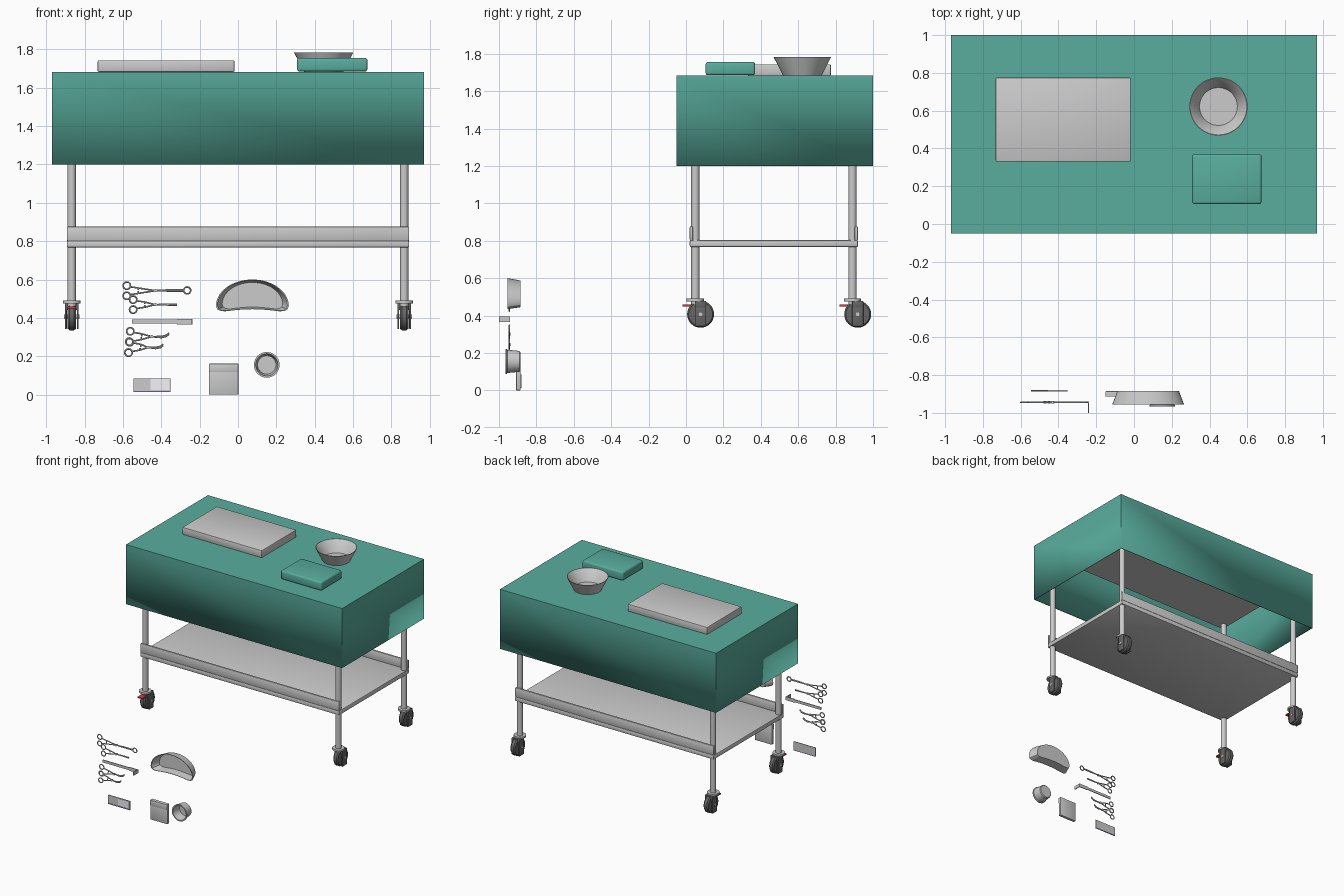
import bpy, bmesh, math
from mathutils import Vector

if "Cube" in bpy.data.objects:
    bpy.data.objects.remove(bpy.data.objects["Cube"])


def material(name, rgb):
    m = bpy.data.materials.new(name)
    m.diffuse_color = (*rgb, 1)
    m.use_nodes = True
    m.node_tree.nodes["Principled BSDF"].inputs["Base Color"].default_value = m.diffuse_color
    return m


GREEN = material("surgical_green", (0.10, 0.42, 0.34))
DARK = material("rubber", (0.13, 0.13, 0.13))
RED = material("brake_red", (0.7, 0.04, 0.04))
PURPLE = material("packet_purple", (0.4, 0.25, 0.6))
PALE = material("clear_window", (0.9, 0.9, 0.95))


def finish(ob, mat=None, smooth=True):
    if mat:
        ob.data.materials.append(mat)
    bpy.ops.object.select_all(action='DESELECT')
    ob.select_set(True)
    bpy.context.view_layer.objects.active = ob
    if smooth:
        bpy.ops.object.shade_smooth_by_angle(angle=math.radians(35))
    return ob


def from_bm(name, bm, mat=None):
    bmesh.ops.recalc_face_normals(bm, faces=bm.faces)
    me = bpy.data.meshes.new(name)
    bm.to_mesh(me)
    bm.free()
    ob = bpy.data.objects.new(name, me)
    bpy.context.collection.objects.link(ob)
    return finish(ob, mat)


def box(name, x, y, z, mat=None, bevel=0, segs=2, open_bottom=False):
    bm = bmesh.new()
    bmesh.ops.create_cube(bm, size=1)
    for v in bm.verts:
        v.co = [r[0] + (c + 0.5) * (r[1] - r[0]) for c, r in zip(v.co, (x, y, z))]
    if open_bottom:
        low = [f for f in bm.faces if f.calc_center_median().z < z[0] + 1e-5]
        bmesh.ops.delete(bm, geom=low, context='FACES')
    if bevel:
        bmesh.ops.bevel(bm, geom=bm.edges[:], offset=bevel, segments=segs,
                        profile=0.5, affect='EDGES')
    return from_bm(name, bm, mat)


def loft(name, loops, mat=None):
    """Skin closed loops in order and cap both ends."""
    bm = bmesh.new()
    rings = [[bm.verts.new(p) for p in lp] for lp in loops]
    n = len(rings[0])
    for a, b in zip(rings, rings[1:]):
        for i in range(n):
            bm.faces.new((a[i], a[(i + 1) % n], b[(i + 1) % n], b[i]))
    bm.faces.new(rings[0])
    bm.faces.new(rings[-1])
    return from_bm(name, bm, mat)


def lathe(name, center, axis, profile, mat=None, n=32):
    """Profile is (radius, offset along axis) pairs."""
    u, w = {'x': ((0, 1, 0), (1, 0, 0)), 'y': ((1, 0, 0), (0, 1, 0)),
            'z': ((1, 0, 0), (0, 0, 1))}[axis]
    u, w = Vector(u), Vector(w)
    v = w.cross(u)
    ang = [2 * math.pi * i / n for i in range(n)]
    return loft(name, [[Vector(center) + w * h + (u * math.cos(a) + v * math.sin(a)) * r
                        for a in ang] for r, h in profile], mat)


def tubes(name, paths, radius):
    """One wire object from (points, cyclic) paths."""
    cu = bpy.data.curves.new(name, 'CURVE')
    cu.dimensions = '3D'
    cu.bevel_depth = radius
    cu.bevel_resolution = 2
    cu.use_fill_caps = True
    for pts, cyclic in paths:
        s = cu.splines.new('POLY')
        s.points.add(len(pts) - 1)
        for p, co in zip(s.points, pts):
            p.co = (*co, 1)
        s.use_cyclic_u = cyclic
    ob = bpy.data.objects.new(name, cu)
    bpy.context.collection.objects.link(ob)
    finish(ob, smooth=False)
    bpy.ops.object.convert(target='MESH')
    return finish(bpy.context.object)


# Draped table top
drape = box("drape", (-0.97, 0.97), (-0.05, 1.0), (1.2, 1.683), GREEN, open_bottom=True)
sol = drape.modifiers.new("thickness", 'SOLIDIFY')
sol.thickness, sol.offset = 0.008, -1
box("table_top", (-0.9, 0.9), (0.0, 0.94), (1.61, 1.673))

# Lower shelf with front and back guard rails
box("shelf", (-0.893, 0.893), (0.02, 0.92), (0.766, 0.803), bevel=0.008)
for side, y in (("front", 0.02), ("back", 0.902)):
    box(side + "_guard_rail", (-0.893, 0.893), (y, y + 0.018), (0.80, 0.877), bevel=0.007)

# Legs and casters; the left pair carries brake pedals
for sx, xn in ((-1, "left"), (1, "right")):
    for y, yn in ((0.05, "front"), (0.89, "back")):
        tag, x = f"{yn}_{xn}_", 0.867 * sx
        lathe(tag + "leg", (x, y, 0), 'z', [(0.022, 0.46), (0.022, 1.62)], n=24)
        lathe(tag + "caster_plate", (x, y, 0), 'z', [(0.046, 0.476), (0.046, 0.490)])
        cy, cz = y + 0.028, 0.407
        lathe(tag + "wheel", (x, cy, cz), 'x',
              [(0.05, -0.022), (0.064, -0.021), (0.072, -0.012),
               (0.072, 0.012), (0.064, 0.021), (0.05, 0.022)], DARK)
        lathe(tag + "axle", (x, cy, cz), 'x', [(0.01, -0.04), (0.01, 0.04)], n=16)
        box(tag + "fork_crown", (x - 0.036, x + 0.036), (cy - 0.03, cy + 0.03),
            (0.44, 0.478), DARK, 0.004)
        for s in (-1, 1):
            xs = sorted((x + s * 0.026, x + s * 0.036))
            box(tag + "fork_arm", xs, (cy - 0.03, cy + 0.03), (0.342, 0.45), DARK, 0.003)
        if sx < 0:
            box(tag + "brake_pedal", (x - 0.022, x + 0.022), (y - 0.07, y - 0.01),
                (0.448, 0.460), RED, 0.003)

# Items on the table
box("instrument_tray", (-0.732, -0.018), (0.33, 0.775), (1.683, 1.743), bevel=0.006)
box("towel_pack", (0.308, 0.675), (0.105, 0.37), (1.685, 1.756), GREEN, 0.013, 3)
lathe("basin", (0.447, 0.622, 1.683), 'z',
      [(0.103, 0), (0.152, 0.096), (0.154, 0.1), (0.15, 0.1), (0.145, 0.096), (0.1, 0.008)],
      n=48)

# Kidney dish standing on its side, opening to the front
N = 28
outline = [(0.19 * math.cos(math.pi * i / N), 0.462 + 0.138 * math.sin(math.pi * i / N))
           for i in range(N + 1)]
lower = [(0.184, 0.445), (0.166, 0.435), (0.14, 0.434), (0.09, 0.44), (0.045, 0.444)]
outline += [(-a, b) for a, b in lower] + [(0, 0.445)] + lower[::-1]


def dish_loop(k, y):
    return [(0.075 + a * k, y, 0.51 + (b - 0.51) * k) for a, b in outline]


loft("kidney_dish", [dish_loop(0.86, -0.885), dish_loop(0.99, -0.95), dish_loop(1, -0.955),
                     dish_loop(0.96, -0.955), dish_loop(0.83, -0.891)])

# Small cup facing the front
lathe("cup", (0.15, -0.885, 0.155), 'y',
      [(0.05, 0), (0.056, -0.006), (0.062, -0.07), (0.067, -0.074), (0.067, -0.081),
       (0.058, -0.081), (0.056, -0.07), (0.048, -0.01)], n=40)

# Folded gauze pack
box("gauze_pack", (-0.151, 0.002), (-0.908, -0.885), (0.0, 0.161), bevel=0.003)
box("gauze_flap", (-0.151, 0.002), (-0.914, -0.904), (0.117, 0.161), bevel=0.003)

# Suture packet
box("suture_packet", (-0.546, -0.351), (-0.884, -0.879), (0.017, 0.085))
box("packet_window", (-0.456, -0.356), (-0.886, -0.883), (0.025, 0.08), PALE)
box("packet_stripe", (-0.546, -0.351), (-0.886, -0.879), (0.012, 0.019), PURPLE)

# Flat retractor with its end bent forward
box("retractor_handle", (-0.552, -0.318), (-0.946, -0.940), (0.370, 0.391))
box("retractor_blade", (-0.318, -0.237), (-0.946, -0.940), (0.366, 0.394))
box("retractor_lip", (-0.243, -0.237), (-1.0, -0.942), (0.366, 0.394))

# Ring-handled clamps: two finger rings, crossing shanks, screw and ratchet
Y = -0.944


def clamp(name, ring_a, ring_b, pivot, tips, end_ring=False):
    def circle(c, r=0.019, n=24):
        return [(c[0] + r * math.cos(2 * math.pi * i / n), Y,
                 c[1] + r * math.sin(2 * math.pi * i / n)) for i in range(n)]
    paths = [(circle(ring_a), True), (circle(ring_b), True)]
    for ring, s in ((ring_a, 1), (ring_b, -1)):
        start = (ring[0] + 0.018, Y, ring[1] - s * 0.006)
        mid = (ring[0] + 0.06, Y, ring[1] * 0.6 + pivot[1] * 0.4 - s * 0.002)
        end = [(a, Y, b - s * 0.003) for a, b in tips]
        paths.append(([start, mid, (pivot[0], Y, pivot[1])] + end, False))
        paths.append(([mid, (mid[0], Y, pivot[1] + s * 0.002)], False))
    if end_ring:
        paths.append((circle((tips[-1][0] + 0.018, tips[-1][1]), 0.018), True))
    tubes(name, paths, 0.0042)
    lathe(name + "_screw", (pivot[0], Y, pivot[1]), 'y', [(0.008, -0.006), (0.008, 0.006)], n=16)


clamp("sponge_forceps", (-0.58, 0.568), (-0.58, 0.515), (-0.43, 0.542),
      [(-0.36, 0.543), (-0.283, 0.543)], True)
clamp("straight_clamp", (-0.547, 0.495), (-0.547, 0.443), (-0.43, 0.469), [(-0.318, 0.469)])
clamp("curved_clamp", (-0.562, 0.33), (-0.565, 0.273), (-0.45, 0.302),
      [(-0.40, 0.300), (-0.375, 0.306), (-0.36, 0.318)])
clamp("curved_scissors", (-0.567, 0.276), (-0.571, 0.219), (-0.47, 0.246),
      [(-0.43, 0.243), (-0.405, 0.248), (-0.39, 0.260)])
